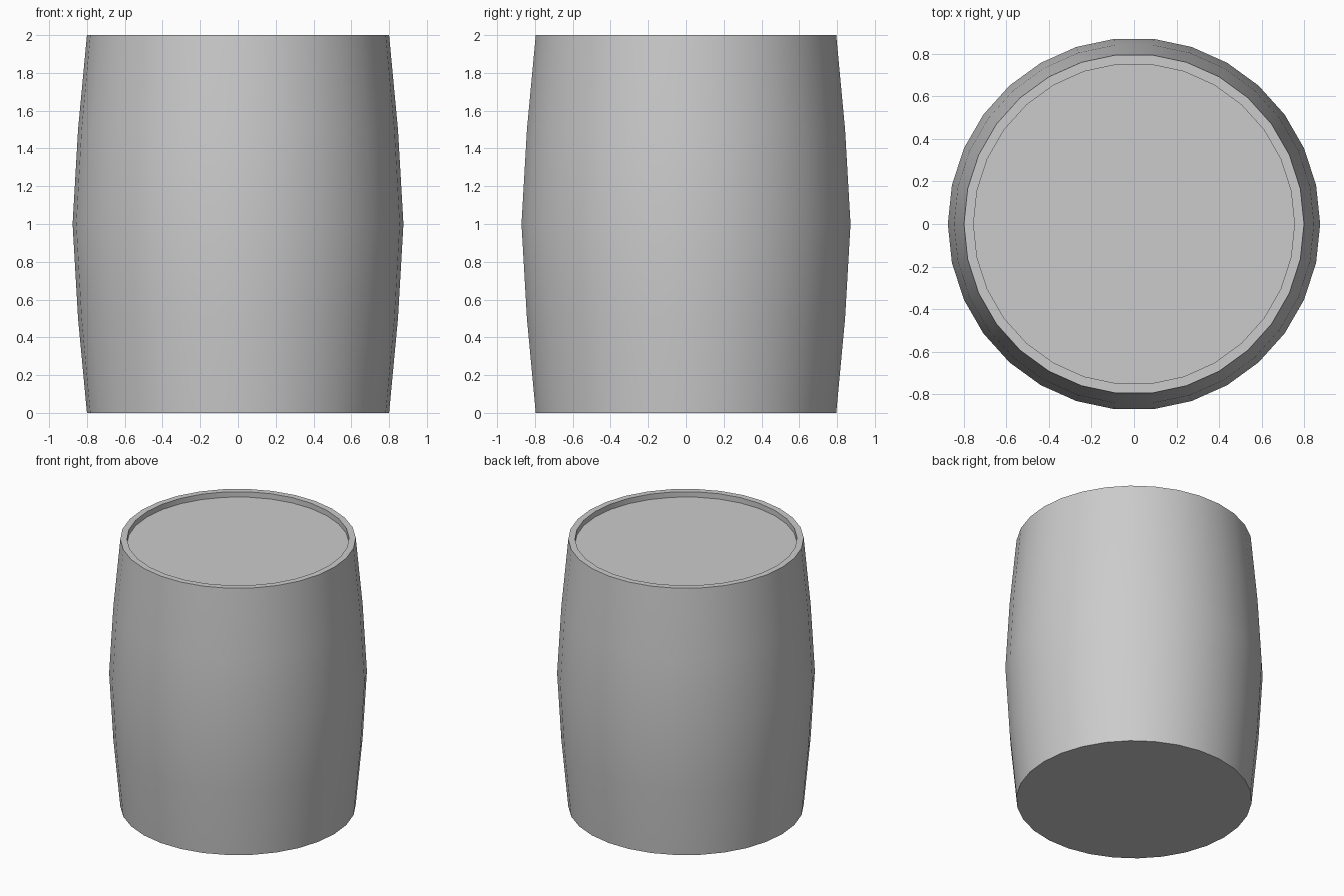
import bpy, bmesh
from math import cos, sin, tau, radians

if "Cube" in bpy.data.objects:
    bpy.data.objects.remove(bpy.data.objects["Cube"])

SIDES = 30

# (radius, height): bottom edge, bulging side, rim, recessed lid
profile = [(0.80, 0), (0.847, 0.5), (0.876, 1.0), (0.847, 1.5),
           (0.80, 2.0), (0.755, 2.0), (0.755, 1.96)]

bm = bmesh.new()
rings = [[bm.verts.new((r * cos(tau * i / SIDES), r * sin(tau * i / SIDES), z))
          for i in range(SIDES)] for r, z in profile]

# Side walls, rim and inner lip
for a, b in zip(rings, rings[1:]):
    for i in range(SIDES):
        j = (i + 1) % SIDES
        bm.faces.new((a[i], a[j], b[j], b[i]))

# Flat bottom and lid
bm.faces.new(rings[0][::-1])
bm.faces.new(rings[-1])

mesh = bpy.data.meshes.new("barrel")
bm.to_mesh(mesh)
bm.free()
barrel = bpy.data.objects.new("barrel", mesh)
bpy.context.collection.objects.link(barrel)

# Smooth sides, sharp rim
bpy.context.view_layer.objects.active = barrel
barrel.select_set(True)
bpy.ops.object.shade_smooth_by_angle(angle=radians(30))
